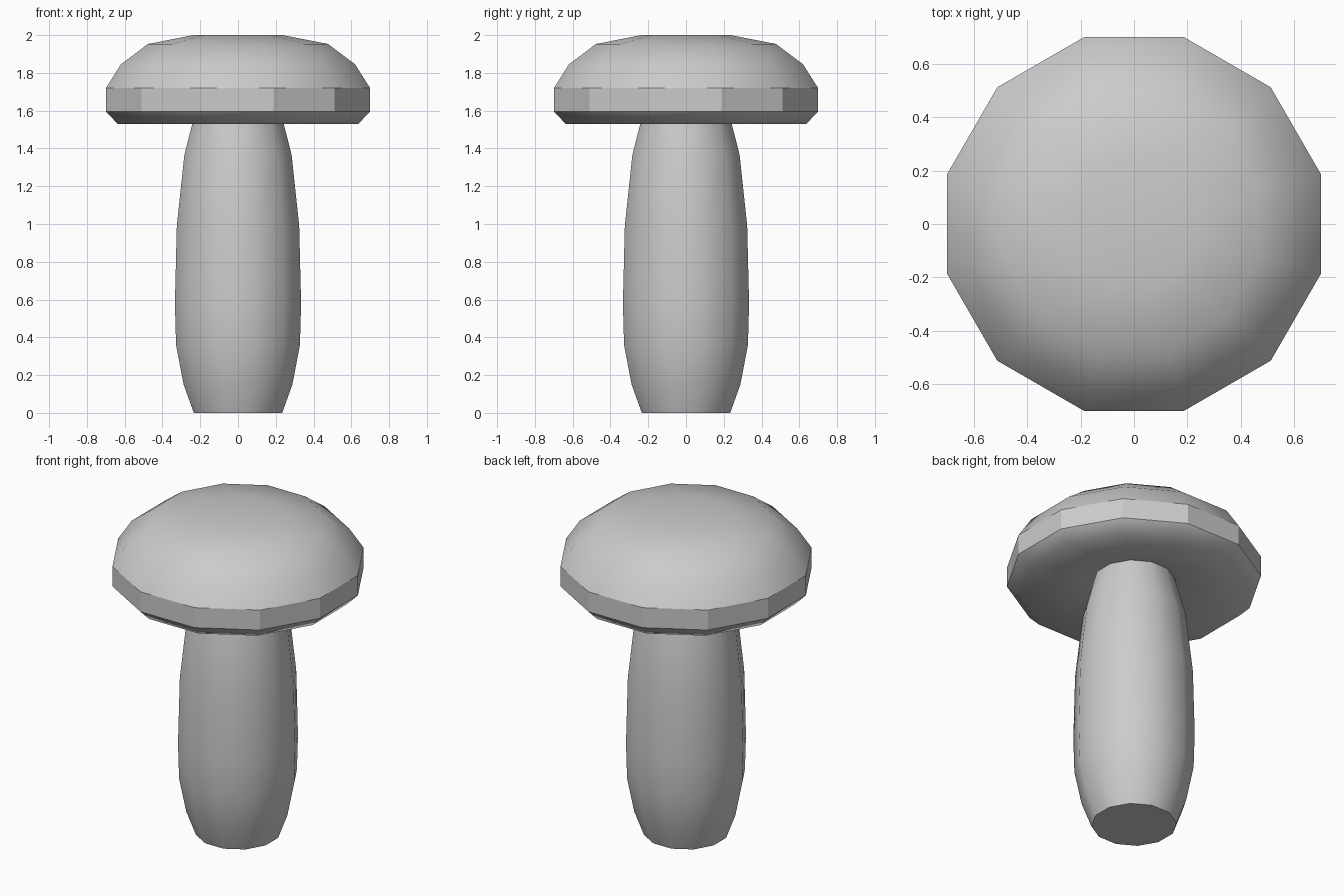
import bpy, bmesh, math

if "Cube" in bpy.data.objects:
    bpy.data.objects.remove(bpy.data.objects["Cube"])

SIDES = 12


def lathe(name, profile, flat_bands=(), smooth_top=False):
    """Twelve-sided solid from (half width across flats, z) points, with flat sides facing x and y."""
    bm = bmesh.new()
    rings = []
    for half_width, z in profile:
        r = half_width / math.cos(math.pi / SIDES)
        angles = [2 * math.pi * (i + 0.5) / SIDES for i in range(SIDES)]
        rings.append([bm.verts.new((r * math.cos(a), r * math.sin(a), z)) for a in angles])
    for k, (low, high) in enumerate(zip(rings, rings[1:])):
        for i in range(SIDES):
            j = (i + 1) % SIDES
            face = bm.faces.new((low[i], low[j], high[j], high[i]))
            face.smooth = k not in flat_bands
    bottom = bm.faces.new(rings[0][::-1])
    top = bm.faces.new(rings[-1])
    bottom.smooth = False
    top.smooth = smooth_top
    bmesh.ops.recalc_face_normals(bm, faces=bm.faces)
    mesh = bpy.data.meshes.new(name)
    bm.to_mesh(mesh)
    bm.free()
    obj = bpy.data.objects.new(name, mesh)
    bpy.context.collection.objects.link(obj)
    return obj


# Bulging stem, tucked slightly into the cap
stem_profile = [(0.234, 0), (0.288, 0.15), (0.328, 0.36), (0.334, 0.58),
                (0.324, 0.99), (0.284, 1.365), (0.222, 1.61)]
lathe("stem", stem_profile)

# Cap: shallow hollow underside, bevelled lip, faceted rim band, rounded dome
cap_profile = [(0.2, 1.605), (0.637, 1.53), (0.699, 1.595), (0.699, 1.72),
               (0.62, 1.845), (0.477, 1.953), (0.236, 2.0)]
lathe("cap", cap_profile, flat_bands=(2,), smooth_top=True)
